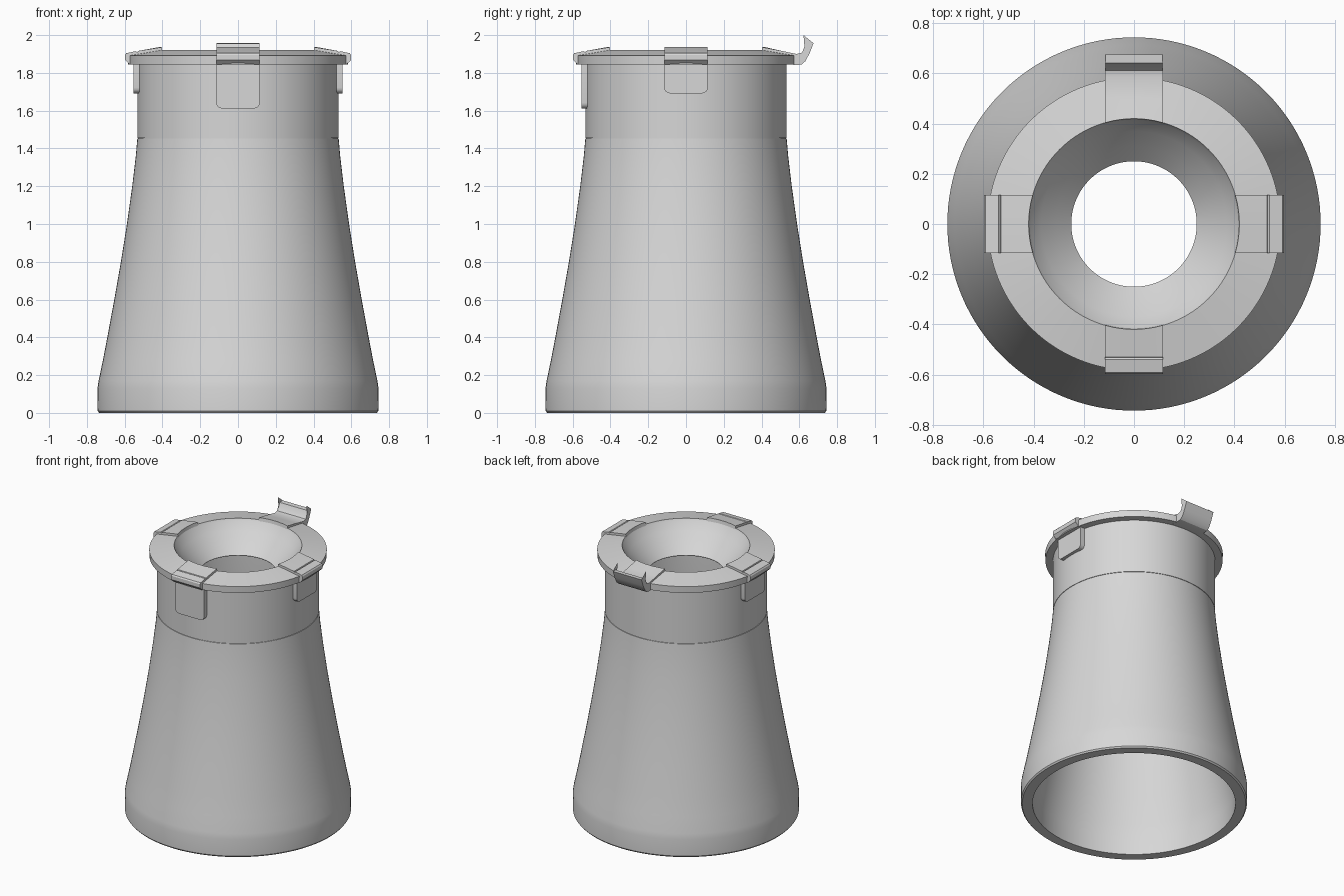
import bpy, math

if "Cube" in bpy.data.objects:
    bpy.data.objects.remove(bpy.data.objects["Cube"])

gray = bpy.data.materials.new("light gray")
gray.diffuse_color = (0.68, 0.68, 0.68, 1)
gray.use_nodes = True
gray.node_tree.nodes["Principled BSDF"].inputs["Base Color"].default_value = gray.diffuse_color


def make_object(name, verts, faces, angle=30):
    mesh = bpy.data.meshes.new(name)
    mesh.from_pydata(verts, [], faces)
    mesh.materials.append(gray)
    obj = bpy.data.objects.new(name, mesh)
    bpy.context.collection.objects.link(obj)
    bpy.ops.object.select_all(action='DESELECT')
    obj.select_set(True)
    bpy.context.view_layer.objects.active = obj
    bpy.ops.object.mode_set(mode='EDIT')
    bpy.ops.mesh.select_all(action='SELECT')
    bpy.ops.mesh.normals_make_consistent(inside=False)
    bpy.ops.object.mode_set(mode='OBJECT')
    bpy.ops.object.shade_smooth_by_angle(angle=math.radians(angle))
    return obj


def lathe(name, profile, n=128):
    """Spin a closed (radius, z) loop around z."""
    k = len(profile)
    verts = [(r * math.cos(2 * math.pi * i / n), r * math.sin(2 * math.pi * i / n), z)
             for i in range(n) for r, z in profile]
    faces = [(i * k + j, (i + 1) % n * k + j, (i + 1) % n * k + (j + 1) % k, i * k + (j + 1) % k)
             for i in range(n) for j in range(k)]
    return make_object(name, verts, faces)


def prism(name, outline, to_3d, a, b, turn=0, steps=1):
    """Extrude a 2D outline between depths a and b, then turn around z."""
    k = len(outline)
    verts = [to_3d(u, v, a + (b - a) * s / steps) for s in range(steps + 1) for u, v in outline]
    faces = [tuple(range(k)), tuple(range(steps * k, steps * k + k))]
    faces += [(s * k + j, s * k + (j + 1) % k, (s + 1) * k + (j + 1) % k, (s + 1) * k + j)
              for s in range(steps) for j in range(k)]
    obj = make_object(name, verts, faces)
    obj.rotation_euler.z = turn
    return obj


def side(r, z, d):      # outline in radius and height, inner end follows the mouth
    return (d, -(math.sqrt(r * r - d * d) if r < 0.45 else r), z)


def face(x, z, d):      # outline in width and height, facing -y
    return (x, -d, z)


# Flared body, neck, sloped flange, thin funnel mouth and hollow inside
lathe("body", [
    (0.735, 0), (0.743, 0.01), (0.744, 0.13), (0.738, 0.17), (0.715, 0.28),
    (0.692, 0.4), (0.655, 0.6), (0.62, 0.8), (0.588, 1.0), (0.56, 1.2), (0.541, 1.36),
    (0.533, 1.452), (0.530, 1.453), (0.530, 1.455), (0.533, 1.456), (0.533, 1.845),
    (0.582, 1.845), (0.584, 1.892), (0.42, 1.92), (0.412, 1.905), (0.37, 1.855),
    (0.31, 1.79), (0.25, 1.73), (0.252, 1.726), (0.31, 1.776), (0.37, 1.835), (0.395, 1.845),
    (0.462, 1.845), (0.462, 1.45), (0.49, 1.2), (0.519, 1.0), (0.55, 0.8), (0.585, 0.6),
    (0.622, 0.4), (0.655, 0.22), (0.667, 0.13), (0.667, 0)])

W = 0.115
closed_clip = [(0.413, 1.895), (0.42, 1.936), (0.53, 1.916), (0.533, 1.908), (0.54, 1.915),
               (0.592, 1.904), (0.598, 1.895), (0.598, 1.868), (0.575, 1.845), (0.53, 1.845),
               (0.53, 1.885), (0.425, 1.905)]


def tab_outline(bottom, top=1.85, c=0.03):
    pts = [(W, top), (-W, top)]
    for cx, start in ((-W + c, 180), (W - c, 270)):
        for s in range(5):
            t = math.radians(start + s * 22.5)
            pts.append((cx + c * math.cos(t), bottom + c + c * math.sin(t)))
    return pts


# Three closed clips with hanging tabs; the front tab is longer
for label, turn, bottom in (("front", 0, 1.612), ("right", math.pi / 2, 1.692),
                            ("left", -math.pi / 2, 1.692)):
    prism(label + "_clip", closed_clip, side, -W, W, turn, 8)
    prism(label + "_tab", tab_outline(bottom), face, 0.522, 0.554, turn)

# Open clip at the back with an upturned lip and paper-thin side cheeks
open_clip = [(0.413, 1.895), (0.42, 1.936), (0.50, 1.918), (0.585, 1.900), (0.612, 1.906),
             (0.628, 1.925), (0.642, 1.955), (0.675, 1.957), (0.655, 1.905), (0.632, 1.862),
             (0.612, 1.845), (0.59, 1.842), (0.53, 1.845), (0.53, 1.885), (0.425, 1.905)]
prism("back_clip", open_clip, side, -W, W, math.pi, 8)
cheek = [(0.612, 1.90), (0.627, 1.94), (0.622, 2.0), (0.675, 1.957), (0.64, 1.88)]
for s in (-1, 1):
    prism("back_clip_cheek", cheek, side, s * W, s * (W - 0.001), math.pi)
